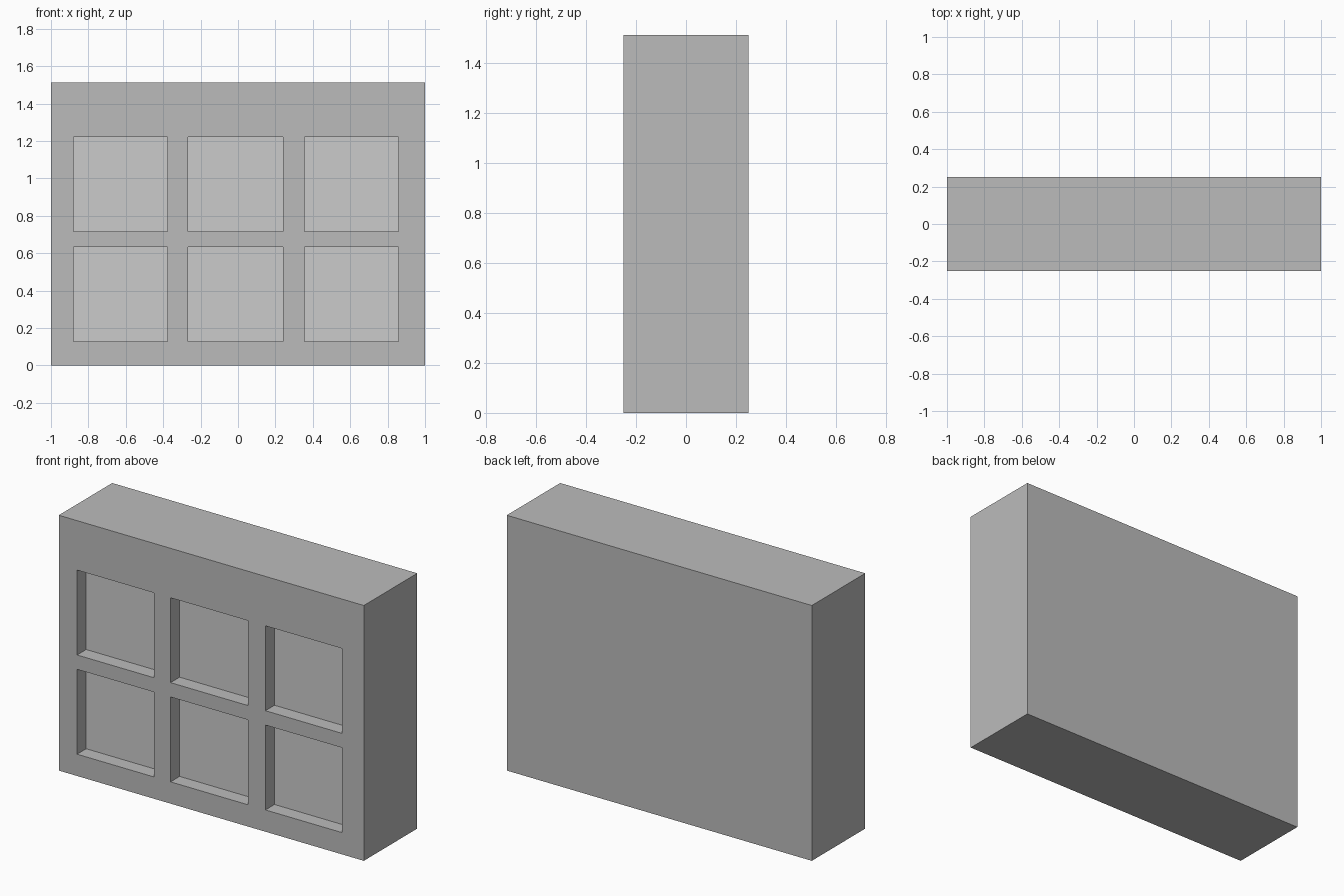
import bpy, bmesh

if "Cube" in bpy.data.objects:
    bpy.data.objects.remove(bpy.data.objects["Cube"])

W, D, H = 2.0, 0.5, 1.513
RECESS = 0.085
Y0 = -D / 2
# Grid lines of the front: odd-numbered cells are window openings
XS = [-1, -0.88, -0.377, -0.267, 0.241, 0.355, 0.857, 1]
ZS = [0, 0.129, 0.632, 0.717, 1.22, H]


def material(name, grey):
    mat = bpy.data.materials.new(name)
    mat.diffuse_color = (grey, grey, grey, 1)
    mat.use_nodes = True
    mat.node_tree.nodes["Principled BSDF"].inputs["Base Color"].default_value = mat.diffuse_color
    return mat


def finish(bm, name, mat=None):
    mesh = bpy.data.meshes.new(name)
    bm.to_mesh(mesh)
    bm.free()
    obj = bpy.data.objects.new(name, mesh)
    bpy.context.collection.objects.link(obj)
    if mat:
        mesh.materials.append(mat)
    return obj


def quad(bm, pts):
    return bm.faces.new([bm.verts.new(p) for p in pts])


def cell(bm, i, j, y):
    x0, x1, z0, z1 = XS[i], XS[i + 1], ZS[j], ZS[j + 1]
    return quad(bm, [(x0, y, z0), (x1, y, z0), (x1, y, z1), (x0, y, z1)])


glass = material("pane_grey", 0.8)
frame = material("frame_grey", 0.5)
bm = bmesh.new()

# Front frame bars, leaving the window cells open
openings = [(i, j) for i in (1, 3, 5) for j in (1, 3)]
for i in range(len(XS) - 1):
    for j in range(len(ZS) - 1):
        if (i, j) not in openings:
            cell(bm, i, j, Y0)
bmesh.ops.remove_doubles(bm, verts=bm.verts, dist=1e-5)

# Pull every boundary edge inward: reveals around windows, sides of the block
edges = [e for e in bm.edges if e.is_boundary]
outer = [e for e in edges if all(abs(v.co.x) > 0.999 or v.co.z < 1e-4
                                 or v.co.z > H - 1e-4 for v in e.verts)]
inner = [e for e in edges if e not in outer]
for group, depth in ((outer, D), (inner, RECESS)):
    ext = bmesh.ops.extrude_edge_only(bm, edges=group)["geom"]
    bmesh.ops.translate(bm, vec=(0, depth, 0),
                        verts=[g for g in ext if isinstance(g, bmesh.types.BMVert)])

# Solid back of the block
back = [e for e in bm.edges if all(v.co.y > D / 2 - 1e-4 for v in e.verts)]
bmesh.ops.contextual_create(bm, geom=back)
bmesh.ops.recalc_face_normals(bm, faces=bm.faces)
finish(bm, "window_block", frame)

# Recessed panes closing each opening
for i, j in openings:
    bm = bmesh.new()
    cell(bm, i, j, Y0 + RECESS)
    finish(bm, f"pane_{i // 2 + 1}_{j // 2 + 1}", glass)
